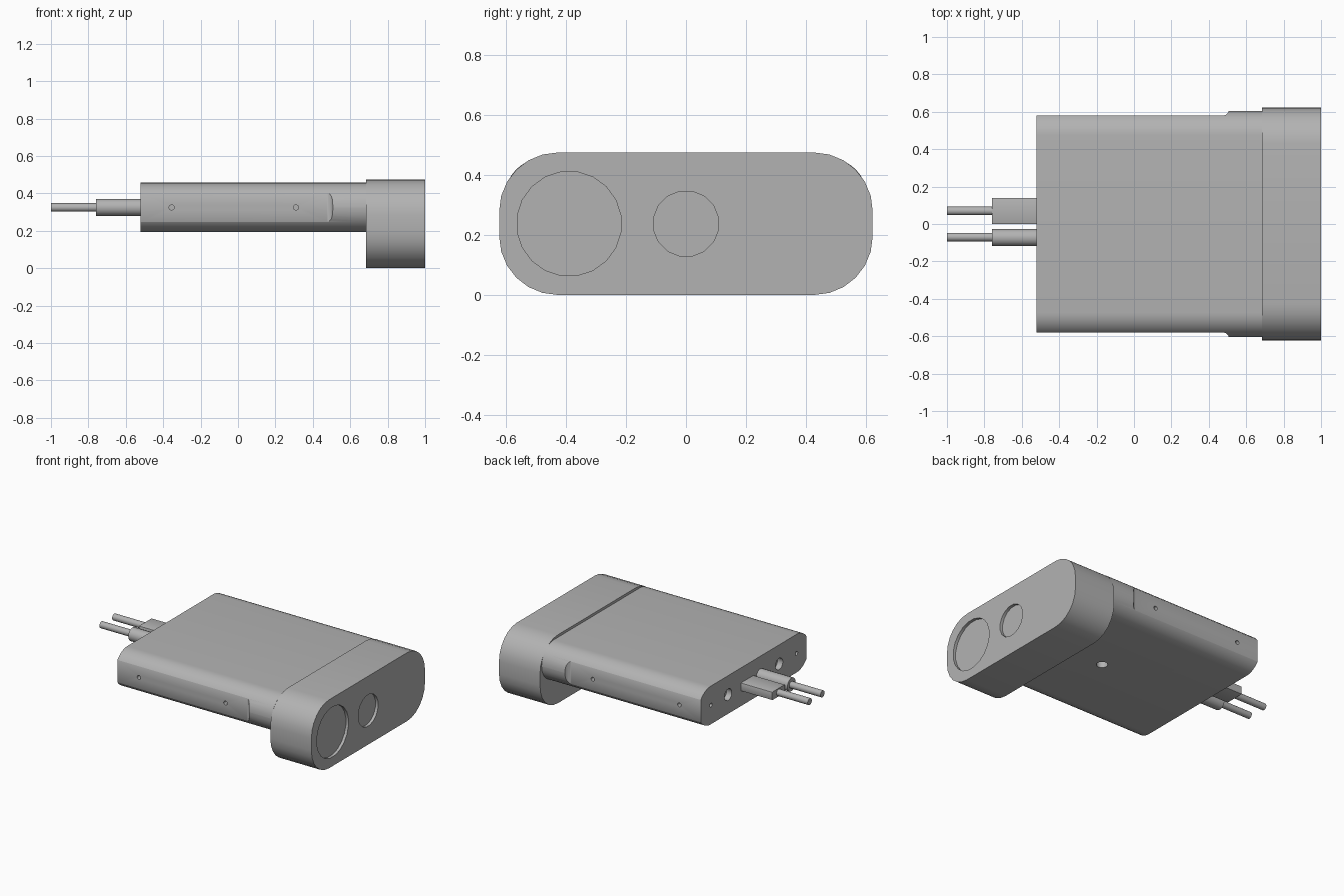
import bpy, bmesh
from math import cos, sin, pi, radians
from mathutils import Matrix, Vector

if "Cube" in bpy.data.objects:
    bpy.data.objects.remove(bpy.data.objects["Cube"], do_unlink=True)

grey = bpy.data.materials.new("plain_grey")
grey.use_nodes = True
COLOUR = (0.45, 0.45, 0.45, 1)
grey.diffuse_color = COLOUR
grey.node_tree.nodes["Principled BSDF"].inputs["Base Color"].default_value = COLOUR

MID = 0.325           # height of the body's centre line
BACK, SEAM = -0.52, 0.685


def prism(name, points, direction):
    """Extrude a closed outline along a direction."""
    bm = bmesh.new()
    face = bm.faces.new([bm.verts.new(p) for p in points])
    new = bmesh.ops.extrude_face_region(bm, geom=[face])["geom"]
    verts = [g for g in new if isinstance(g, bmesh.types.BMVert)]
    bmesh.ops.translate(bm, verts=verts, vec=direction)
    bmesh.ops.recalc_face_normals(bm, faces=bm.faces)
    mesh = bpy.data.meshes.new(name)
    bm.to_mesh(mesh)
    bm.free()
    mesh.materials.append(grey)
    obj = bpy.data.objects.new(name, mesh)
    bpy.context.collection.objects.link(obj)
    return obj


def rounded_bar(name, x0, x1, y, z, half_w, half_h, r, steps):
    """Rounded rectangle in the yz plane, extruded along x."""
    pts = []
    for k, (sy, sz) in enumerate([(1, 1), (-1, 1), (-1, -1), (1, -1)]):
        for i in range(steps + 1):
            a = (k + i / steps) * pi / 2
            p = Vector((x0, y + sy * (half_w - r) + r * cos(a),
                        z + sz * (half_h - r) + r * sin(a)))
            if not pts or (p - pts[-1]).length > 1e-5:
                pts.append(p)
    if (pts[0] - pts[-1]).length < 1e-5:
        pts.pop()
    return prism(name, pts, (x1 - x0, 0, 0))


def rod(name, centre, direction, r, sides):
    """Cylinder starting at a centre and running along a direction."""
    rot = Vector(direction).to_track_quat("Z", "Y").to_matrix()
    angles = [2 * pi * (i + 0.5) / sides for i in range(sides)]
    pts = [Vector(centre) + rot @ Vector((r * cos(a), r * sin(a), 0)) for a in angles]
    return prism(name, pts, direction)


def cut(target, cutter):
    """Subtract a cutter and discard it."""
    mod = target.modifiers.new("cut", "BOOLEAN")
    mod.operation, mod.solver, mod.object = "DIFFERENCE", "EXACT", cutter
    bpy.context.view_layer.objects.active = target
    bpy.ops.object.modifier_apply(modifier=mod.name)
    bpy.data.objects.remove(cutter, do_unlink=True)


def drill(target, centre, direction, r, sides):
    """Blind hole whose cutter starts slightly outside the surface."""
    d = Vector(direction)
    start = Vector(centre) - d.normalized() * 0.01
    cut(target, rod("drill", start, d + d.normalized() * 0.01, r, sides))


# Main body with fully rounded sides
body = rounded_bar("main_body", BACK, SEAM, 0, MID, 0.605, 0.1325, 0.1324, 10)

for s in (-1, 1):
    # Flat side panel ending in a fillet
    fillet = [(0.475 + 0.033 * sin(a), 0.58 + 0.033 * (1 - cos(a)))
              for a in [i * pi / 12 for i in range(7)]]
    outline = [(BACK - 0.1, 0.58)] + fillet + [(0.508, 0.7), (BACK - 0.1, 0.7)]
    cut(body, prism("panel_cut", [(x, s * y, 0.1) for x, y in outline], (0, 0, 0.5)))
    # Side screw holes
    for x in (-0.355, 0.31):
        drill(body, (x, s * 0.58, MID), (0, -s * 0.03, 0), 0.014, 12)
    # Rear ports and screw holes
    drill(body, (BACK, s * 0.28, MID), (0.04, 0, 0), 0.04, 16)
    drill(body, (BACK, s * 0.47, MID), (0.03, 0, 0), 0.014, 12)

# Mounting hole underneath
drill(body, (0.26, 0, MID - 0.1325), (0, 0, 0.12), 0.036, 20)

# Wide head with two shallow round recesses
head = rounded_bar("head", SEAM, 1.0, 0, 0.2375, 0.623, 0.2375, 0.195, 6)
drill(head, (1.0, -0.39, 0.2375), (-0.02, 0, 0), 0.175, 20)
drill(head, (1.0, 0, 0.2375), (-0.02, 0, 0), 0.11, 16)

# Plugs and cables
flat_plug = rounded_bar("flat_plug", -0.76, BACK, 0.07, MID, 0.07, 0.028, 0.004, 2)
round_plug = rod("round_plug", (-0.76, -0.073, MID), (0.24, 0, 0), 0.046, 16)
flat_cable = rod("flat_plug_cable", (-1.0, 0.07, MID), (0.25, 0, 0), 0.023, 14)
round_cable = rod("round_plug_cable", (-1.0, -0.07, MID), (0.25, 0, 0), 0.023, 14)

# Smooth curved walls, keep edges sharp
bpy.ops.object.select_all(action="DESELECT")
for obj in (body, head, flat_plug, round_plug, flat_cable, round_cable):
    obj.select_set(True)
    bpy.context.view_layer.objects.active = obj
bpy.ops.object.shade_smooth_by_angle(angle=radians(32))
